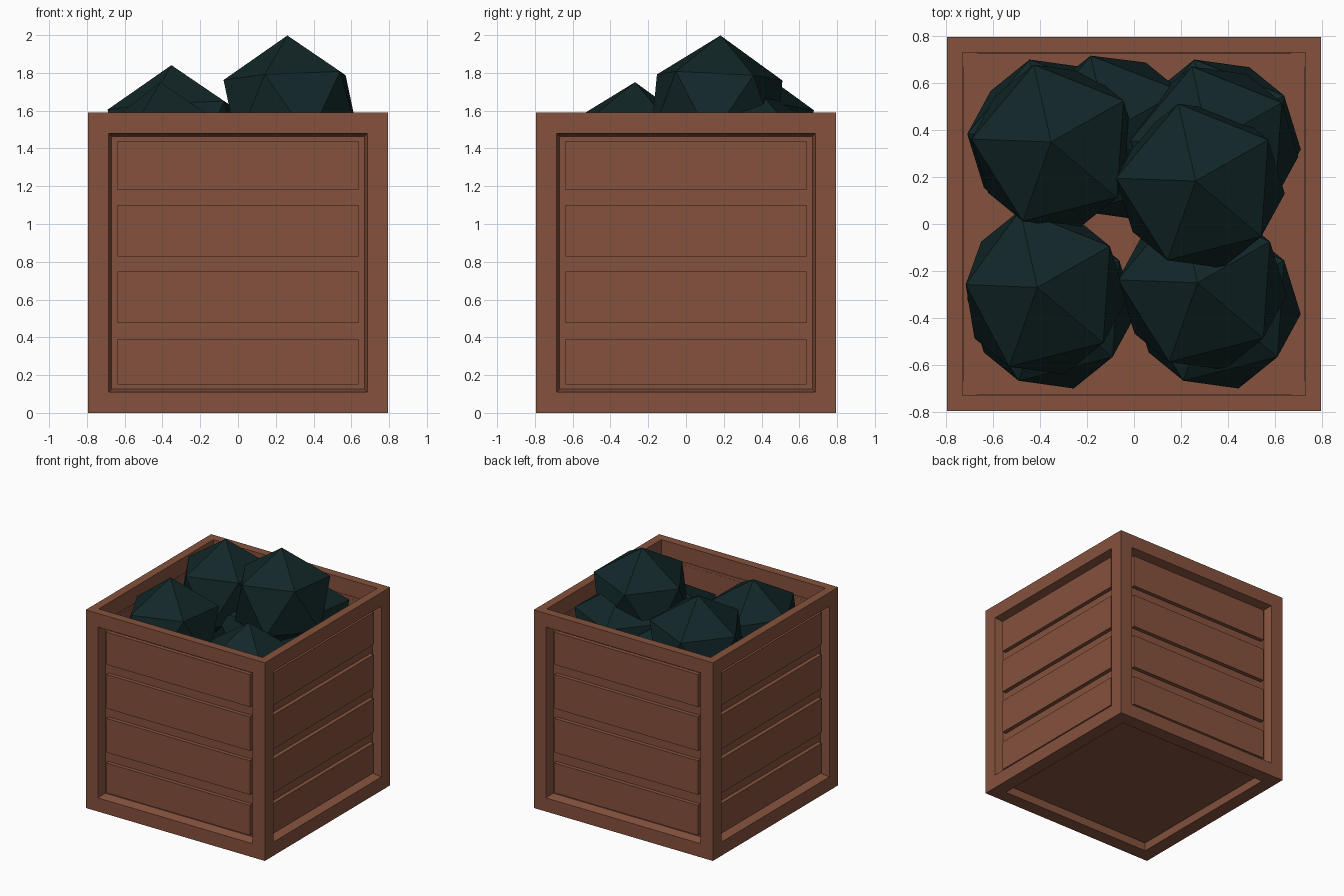
import bpy, bmesh, math
from mathutils import Matrix, Vector

if "Cube" in bpy.data.objects:
    bpy.data.objects.remove(bpy.data.objects["Cube"])


def material(name, rgb):
    m = bpy.data.materials.new(name)
    m.diffuse_color = (*rgb, 1)
    m.use_nodes = True
    m.node_tree.nodes["Principled BSDF"].inputs["Base Color"].default_value = m.diffuse_color
    return m


wood = material("brown wood", (0.235, 0.085, 0.048))
stone = material("dark green stone", (0.006, 0.02, 0.021))


def finish(name, bm, mat):
    me = bpy.data.meshes.new(name)
    bm.to_mesh(me)
    bm.free()
    me.materials.append(mat)
    ob = bpy.data.objects.new(name, me)
    bpy.context.collection.objects.link(ob)
    return ob


S, H = 1.59, 0.795      # crate size and half size

# Crate body: framed sides and base with tapered recesses, hollow top
bm = bmesh.new()
bmesh.ops.create_cube(bm, size=S, matrix=Matrix.Translation((0, 0, H)))
bm.normal_update()
top = [f for f in bm.faces if f.normal.z > 0.9]
base = [f for f in bm.faces if f.normal.z < -0.9]
sides = [f for f in bm.faces if abs(f.normal.z) < 0.1]
for faces, border, taper, depth in ((sides, 0.155, 0.025, 0.07),
                                    (base, 0.155, 0.012, 0.06),
                                    (top, 0.095, 0.0, 1.48)):
    bmesh.ops.inset_individual(bm, faces=faces, thickness=border)
    bmesh.ops.inset_individual(bm, faces=faces, thickness=taper, depth=-depth)
finish("crate_body", bm, wood)

# Horizontal slats in the four side recesses
for side in range(4):
    bm = bmesh.new()
    for z0, z1 in ((0.15, 0.39), (0.475, 0.748), (0.828, 1.10), (1.18, 1.44)):
        m = (Matrix.Rotation(side * math.pi / 2, 4, 'Z')
             @ Matrix.Translation((0, -0.742, (z0 + z1) / 2))
             @ Matrix.Diagonal((1.275, 0.036, z1 - z0, 1)))
        bmesh.ops.create_cube(bm, size=1, matrix=m)
    finish("side_slats_%d" % (side + 1), bm, wood)

# Heap of twenty-sided rocks, visible ones first, then the hidden layers
rocks = [(0.282, 0.162, 1.607), (-0.332, 0.328, 1.45), (-0.39, -0.29, 1.36),
         (0.29, -0.27, 1.175), (0.34, 0.32, 1.37), (-0.09, 0.37, 1.2)]
rocks += [(x, y, z) for z in (0.86, 0.48)
          for x in (-0.35, 0.35) for y in (-0.35, 0.35)]
tilt = (Matrix.Rotation(math.radians(-3), 4, 'X')
        @ Matrix.Rotation(math.radians(-3), 4, 'Y')
        @ Matrix.Rotation(math.radians(32), 4, 'Z'))
for i, p in enumerate(rocks):
    bm = bmesh.new()
    bmesh.ops.create_icosphere(bm, subdivisions=1, radius=0.392,
                               matrix=Matrix.Translation(Vector(p)) @ tilt)
    for v in bm.verts:      # keep points inside the crate walls
        v.co.x = max(-0.715, min(0.715, v.co.x))
        v.co.y = max(-0.715, min(0.715, v.co.y))
    finish("rock_%d" % (i + 1), bm, stone)
